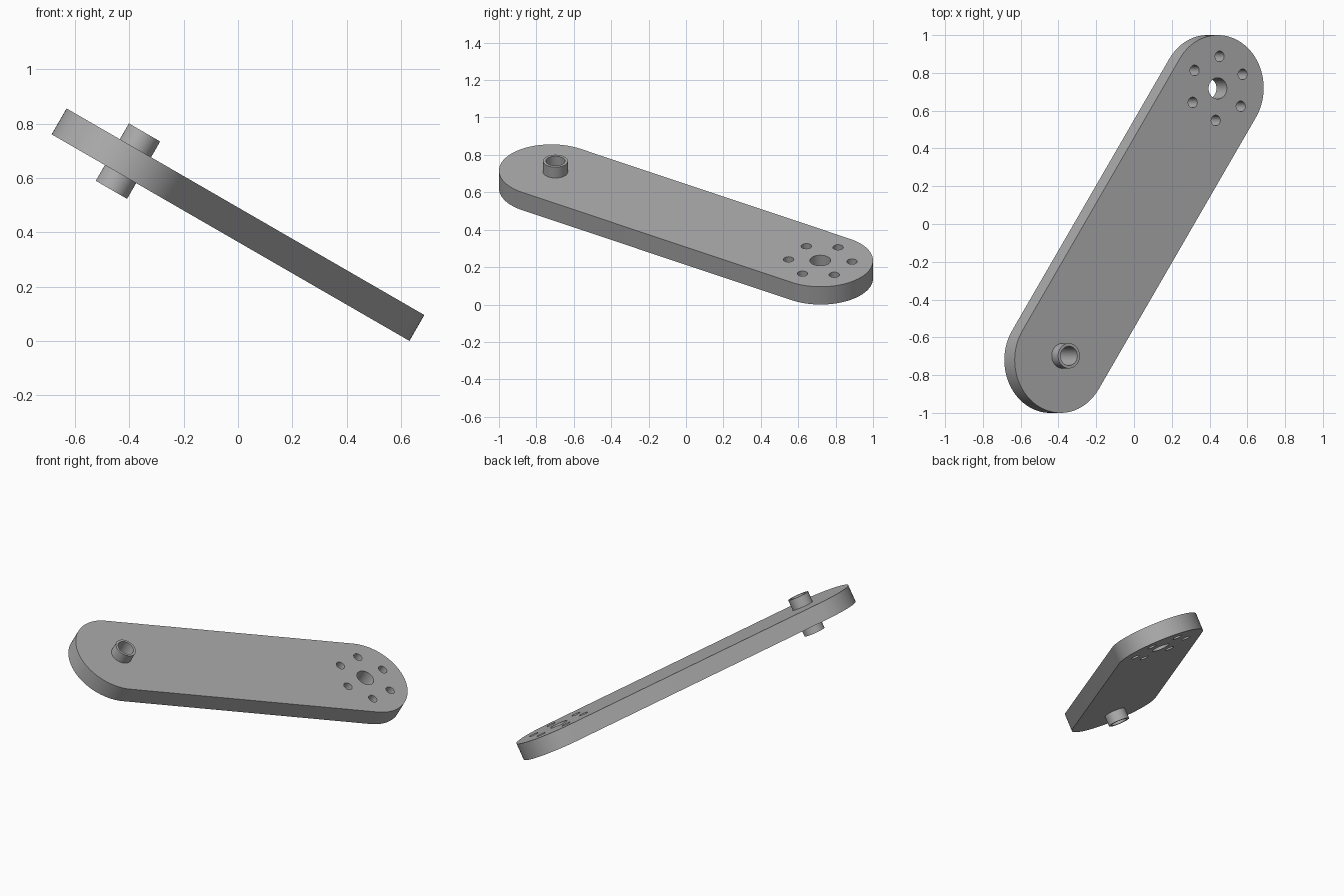
import bpy
import bmesh
from math import sin, cos, pi, radians, atan2

cube = bpy.data.objects.get("Cube")
if cube:
    bpy.data.objects.remove(cube, do_unlink=True)

# Single grey finish
GREY = (0.42, 0.42, 0.42, 1)
grey = bpy.data.materials.new("grey metal")
grey.use_nodes = True
grey.diffuse_color = GREY
grey.node_tree.nodes["Principled BSDF"].inputs["Base Color"].default_value = GREY

TILT, HEIGHT = radians(30), 0.428
END_X, END_Y, END_R = 0.481, 0.72, 0.28     # rounded end centre and radius
PIN = (-0.468, -0.698)
PIN_OUT, PIN_IN = 0.0665, 0.051
HUB = (0.48, 0.718)


def arc(cx, cy, r, start=0, sweep=2 * pi, steps=48, closed=True):
    count = steps if closed else steps + 1
    return [(cx + r * cos(start + sweep * i / steps),
             cy + r * sin(start + sweep * i / steps)) for i in range(count)]


def extruded(name, outlines, depth):
    """Filled flat outlines (inner ones cut holes), extruded and tilted."""
    curve = bpy.data.curves.new(name, "CURVE")
    curve.dimensions = "2D"
    curve.fill_mode = "BOTH"
    curve.extrude = depth / 2
    for points in outlines:
        spline = curve.splines.new("POLY")
        spline.points.add(len(points) - 1)
        for p, (x, y) in zip(spline.points, points):
            p.co = (x, y, 0, 1)
        spline.use_cyclic_u = True
    obj = bpy.data.objects.new(name, curve)
    bpy.context.collection.objects.link(obj)
    obj.rotation_euler.y = TILT
    obj.location.z = HEIGHT
    bpy.ops.object.select_all(action="DESELECT")
    obj.select_set(True)
    bpy.context.view_layer.objects.active = obj
    bpy.ops.object.convert(target="MESH")
    obj = bpy.context.object
    obj.name = name
    # Weld caps to walls
    bm = bmesh.new()
    bm.from_mesh(obj.data)
    bmesh.ops.remove_doubles(bm, verts=bm.verts, dist=1e-4)
    bmesh.ops.recalc_face_normals(bm, faces=bm.faces)
    bm.to_mesh(obj.data)
    bm.free()
    obj.data.materials.clear()
    obj.data.materials.append(grey)
    bpy.ops.object.shade_smooth_by_angle(angle=radians(30))
    return obj


# Arm plate: rounded bar with a hub hole, six bolt holes and a pin bore
along = atan2(END_Y, END_X)
bar = (arc(END_X, END_Y, END_R, along - pi / 2, pi, closed=False)
       + arc(-END_X, -END_Y, END_R, along + pi / 2, pi, closed=False))
holes = [arc(*HUB, 0.056), arc(*PIN, (PIN_OUT + PIN_IN) / 2)]
for i in range(6):
    a = radians(26 + 60 * i)
    holes.append(arc(HUB[0] + 0.17 * cos(a), HUB[1] + 0.17 * sin(a), 0.028, steps=32))
extruded("arm_plate", [bar] + holes, 0.11)

# Hollow pin through the upper end
extruded("hollow_pin", [arc(*PIN, PIN_OUT), arc(*PIN, PIN_IN)], 0.244)
